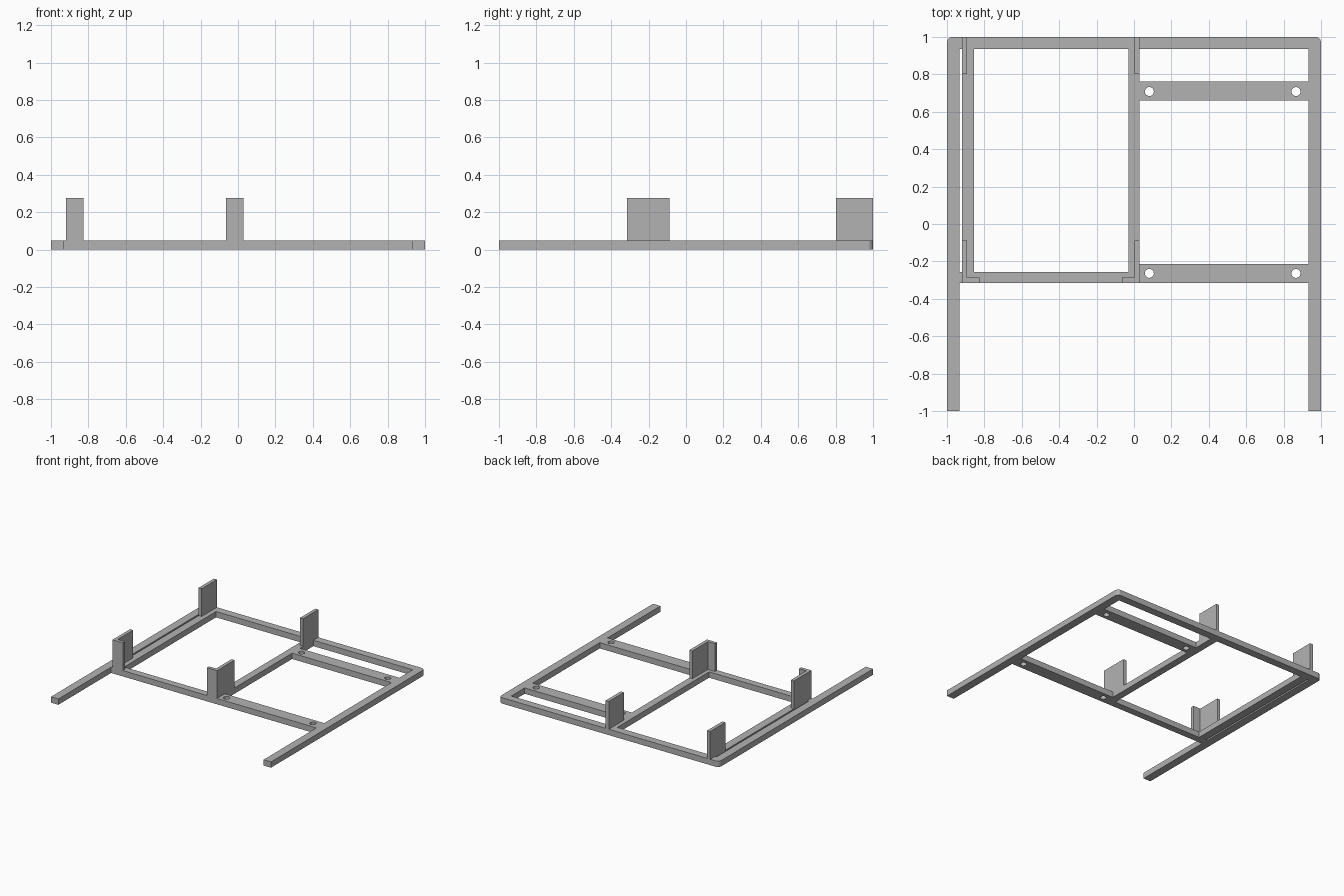
import bpy, bmesh
from math import sin, cos, pi

cube = bpy.data.objects.get("Cube")
if cube:
    bpy.data.objects.remove(cube, do_unlink=True)

THICK, TOP = 0.048, 0.276          # plate thickness, post height
RAIL = 0.933                       # inner edge of the outer rails
FRONT, BACK = -0.315, 1.0          # extent of the inner frame
WALL = 0.028                       # post wall thickness

grey = bpy.data.materials.new("grey")
grey.use_nodes = True
color = (0.45, 0.45, 0.45, 1)
grey.diffuse_color = color
grey.node_tree.nodes["Principled BSDF"].inputs["Base Color"].default_value = color


def arc(cx, cy, r, start, end, n):
    return [(cx + r * cos(start + (end - start) * i / n),
             cy + r * sin(start + (end - start) * i / n)) for i in range(n + 1)]


def rect(x0, x1, y0, y1):
    return [(x0, y0), (x1, y0), (x1, y1), (x0, y1)]


def plate(name, loops, z0, z1):
    """Flat plate from an outline followed by its openings."""
    curve = bpy.data.curves.new(name, 'CURVE')
    curve.dimensions = '2D'
    curve.fill_mode = 'BOTH'
    curve.extrude = (z1 - z0) / 2
    for pts in loops:
        s = curve.splines.new('POLY')
        s.points.add(len(pts) - 1)
        for p, (x, y) in zip(s.points, pts):
            p.co = (x, y, 0, 1)
        s.use_cyclic_u = True
    temp = bpy.data.objects.new(name + " outline", curve)
    bpy.context.collection.objects.link(temp)
    graph = bpy.context.evaluated_depsgraph_get()
    mesh = bpy.data.meshes.new_from_object(temp.evaluated_get(graph))
    bpy.data.objects.remove(temp, do_unlink=True)
    bm = bmesh.new()
    bm.from_mesh(mesh)
    bmesh.ops.remove_doubles(bm, verts=bm.verts, dist=1e-5)
    bmesh.ops.translate(bm, verts=bm.verts, vec=(0, 0, (z0 + z1) / 2))
    bmesh.ops.recalc_face_normals(bm, faces=bm.faces)
    for f in bm.faces:
        f.smooth = False
    bm.to_mesh(mesh)
    bm.free()
    mesh.materials.clear()
    mesh.materials.append(grey)
    mesh.name = name
    ob = bpy.data.objects.new(name, mesh)
    bpy.context.collection.objects.link(ob)
    return ob


# Frame: rounded back corners, two legs reaching forward
r = 0.03
outline = [(-1, -1), (-RAIL, -1), (-RAIL, FRONT), (RAIL, FRONT), (RAIL, -1), (1, -1)]
outline += arc(1 - r, 1 - r, r, 0, pi / 2, 6)
outline += arc(-1 + r, 1 - r, r, pi / 2, pi, 6)
openings = [
    rect(-RAIL, -0.92, -0.257, 0.936),    # narrow slot
    rect(-0.855, -0.03, -0.257, 0.936),   # large bay
    rect(0.03, RAIL, 0.762, 0.936),       # back bay
    rect(0.03, RAIL, -0.213, 0.66),       # side bay
]
# Screw holes in both crossbars
for x in (0.082, 0.866):
    for y in (0.708, -0.264):
        openings.append(arc(x, y, 0.024, 0, 2 * pi * 23 / 24, 23))
plate("frame", [outline] + openings, 0, THICK)

# Posts: flat at the back, L-shaped at the front
for side, x, d in (("right", -0.92, 1), ("left", 0.03, -1)):
    w = x + d * WALL
    plate("back_post_" + side, [rect(x, w, 0.803, BACK)], THICK, TOP)
    corner = [(x, FRONT), (x + d * 0.093, FRONT), (x + d * 0.093, FRONT + WALL),
              (w, FRONT + WALL), (w, -0.087), (x, -0.087)]
    plate("front_post_" + side, [corner], THICK, TOP)
